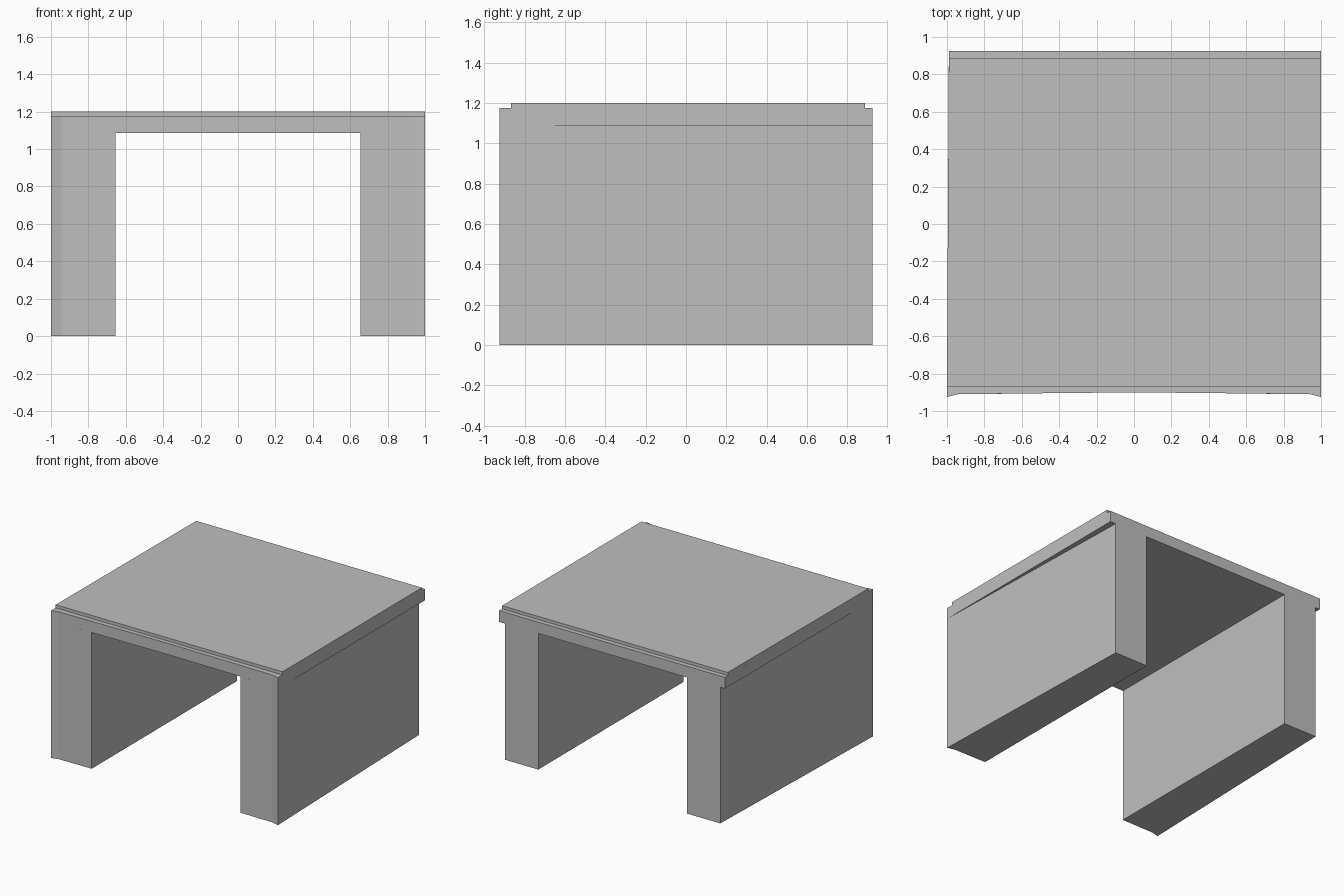
import bpy
import bmesh

cube = bpy.data.objects.get("Cube")
if cube:
    bpy.data.objects.remove(cube, do_unlink=True)

grey = bpy.data.materials.new("plain grey")
grey.use_nodes = True
colour = (0.52, 0.52, 0.52, 1)
grey.diffuse_color = colour
grey.node_tree.nodes["Principled BSDF"].inputs["Base Color"].default_value = colour

BACK = 0.925
UNDERSIDE, LEDGE, TOP = 1.085, 1.175, 1.2


def prism(name, outline, bottom, top):
    """Extrude a counter-clockwise plan outline upwards."""
    bm = bmesh.new()
    face = bm.faces.new([bm.verts.new((x, y, bottom)) for x, y in outline])
    result = bmesh.ops.extrude_face_region(bm, geom=[face])
    for item in result["geom"]:
        if isinstance(item, bmesh.types.BMVert):
            item.co.z = top
    bmesh.ops.recalc_face_normals(bm, faces=bm.faces)
    mesh = bpy.data.meshes.new(name)
    bm.to_mesh(mesh)
    bm.free()
    mesh.materials.append(grey)
    obj = bpy.data.objects.new(name, mesh)
    bpy.context.collection.objects.link(obj)
    return obj


# Side walls: straight inside, tapering on the outside towards the back
for name, side in (("right_wall", -1), ("left_wall", 1)):
    plan = [(0.655, -0.907), (0.94, -0.91), (1, -BACK), (0.95, BACK), (0.655, BACK)]
    prism(name, [(side * x, y) for x, y in plan], 0, UNDERSIDE)

# Roof slab with a slightly hollow front edge
front_edge = [(-1, -BACK), (-0.94, -0.91), (-0.5, -0.905), (0, -0.9),
              (0.5, -0.905), (0.94, -0.91), (1, -BACK)]
prism("roof_slab", front_edge + [(1, BACK), (-0.99, BACK)], UNDERSIDE, LEDGE)

# Thin raised panel, set back from the front and back edges
prism("roof_panel", [(-1, -0.868), (1, -0.868), (1, 0.888), (-0.99, 0.888)], LEDGE, TOP)
